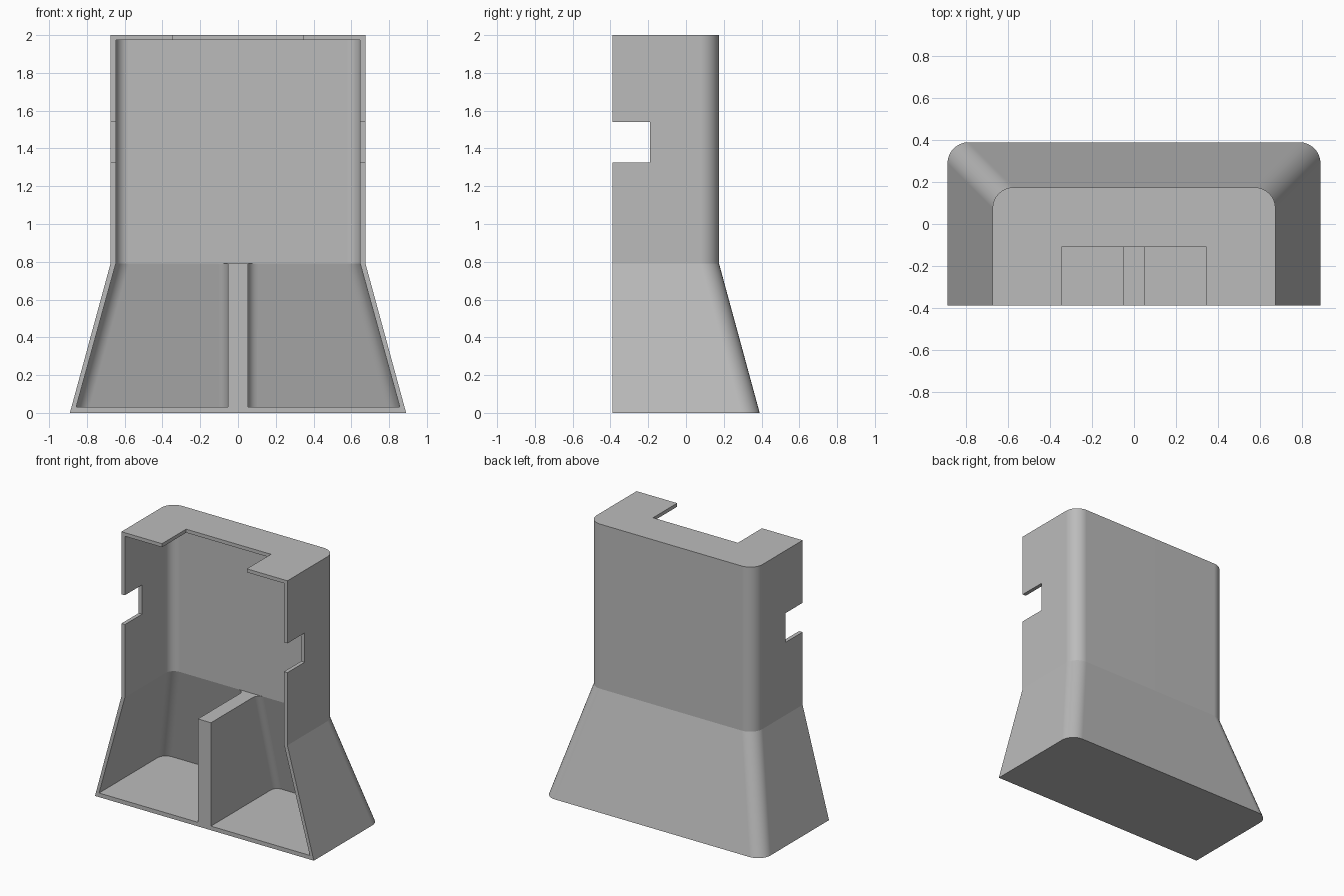
import bpy
import bmesh
import math

default = bpy.data.objects.get("Cube")
if default:
    bpy.data.objects.remove(default, do_unlink=True)

FRONT = -0.39
BEND = 0.79

grey = bpy.data.materials.new("plain grey")
grey.use_nodes = True
colour = (0.5, 0.5, 0.5, 1)
grey.diffuse_color = colour
grey.node_tree.nodes["Principled BSDF"].inputs["Base Color"].default_value = colour


def arc(cx, cy, r, start, end, steps=8):
    for i in range(steps + 1):
        a = math.radians(start + (end - start) * i / steps)
        yield cx + r * math.cos(a), cy + r * math.sin(a)


def housing_ring(half, back, r, front):
    """Rectangle with its two back corners rounded."""
    return [(-half, front), (half, front),
            *arc(half - r, back - r, r, 0, 90),
            *arc(r - half, back - r, r, 90, 180)]


def divider_ring(half, back, r):
    """Straight rib that flares into the back wall with concave fillets."""
    right = list(arc(half + r, back - r, r, 180, 90))
    left = list(arc(-half - r, back - r, r, 90, 0))
    return [(-half, FRONT), (half, FRONT), *right,
            (half + r, back + 0.012), (-half - r, back + 0.012), *left]


def loft(name, levels):
    """Solid through a stack of (height, ring) levels."""
    bm = bmesh.new()
    rings = [[bm.verts.new((x, y, z)) for x, y in ring] for z, ring in levels]
    n = len(rings[0])
    for low, high in zip(rings, rings[1:]):
        for i in range(n):
            j = (i + 1) % n
            bm.faces.new((low[i], low[j], high[j], high[i]))
    bm.faces.new(rings[0][::-1])
    bm.faces.new(rings[-1])
    bmesh.ops.recalc_face_normals(bm, faces=bm.faces)
    mesh = bpy.data.meshes.new(name)
    bm.to_mesh(mesh)
    bm.free()
    mesh.materials.append(grey)
    obj = bpy.data.objects.new(name, mesh)
    bpy.context.collection.objects.link(obj)
    return obj


def block(name, x0, x1, y0, y1, z0, z1):
    ring = [(x0, y0), (x1, y0), (x1, y1), (x0, y1)]
    return loft(name, [(z0, ring), (z1, ring)])


def cut(target, cutter):
    mod = target.modifiers.new(cutter.name, 'BOOLEAN')
    mod.operation = 'DIFFERENCE'
    mod.solver = 'EXACT'
    mod.object = cutter
    bpy.context.view_layer.objects.active = target
    bpy.ops.object.modifier_apply(modifier=mod.name)
    bpy.data.objects.remove(cutter, do_unlink=True)


def smooth(obj):
    bpy.ops.object.select_all(action='DESELECT')
    obj.select_set(True)
    bpy.context.view_layer.objects.active = obj
    bpy.ops.object.shade_smooth_by_angle(angle=math.radians(13))
    mod = obj.modifiers.new("even shading", 'WEIGHTED_NORMAL')
    mod.keep_sharp = True


# Outer shell: flared base below a straight upper body
shell = loft("housing_shell", [
    (0, housing_ring(0.89, 0.39, 0.1, FRONT)),
    (BEND, housing_ring(0.675, 0.175, 0.1, FRONT)),
    (2, housing_ring(0.675, 0.175, 0.1, FRONT))])

# Hollow inside, open at the front
cut(shell, loft("cavity", [
    (0.03, housing_ring(0.857, 0.357, 0.07, -0.6)),
    (BEND, housing_ring(0.647, 0.147, 0.07, -0.6)),
    (1.974, housing_ring(0.647, 0.147, 0.07, -0.6))]))

# Notches in the side walls and in the top plate
cut(shell, block("side_notch", -1, 1, -0.6, -0.19, 1.325, 1.54))
cut(shell, block("top_notch", -0.345, 0.345, -0.6, -0.11, 1.9, 2.1))
smooth(shell)

# Central divider standing on the floor
divider = loft("centre_divider", [
    (0.02, divider_ring(0.053, 0.36, 0.05)),
    (BEND, divider_ring(0.053, 0.147, 0.05))])
smooth(divider)
